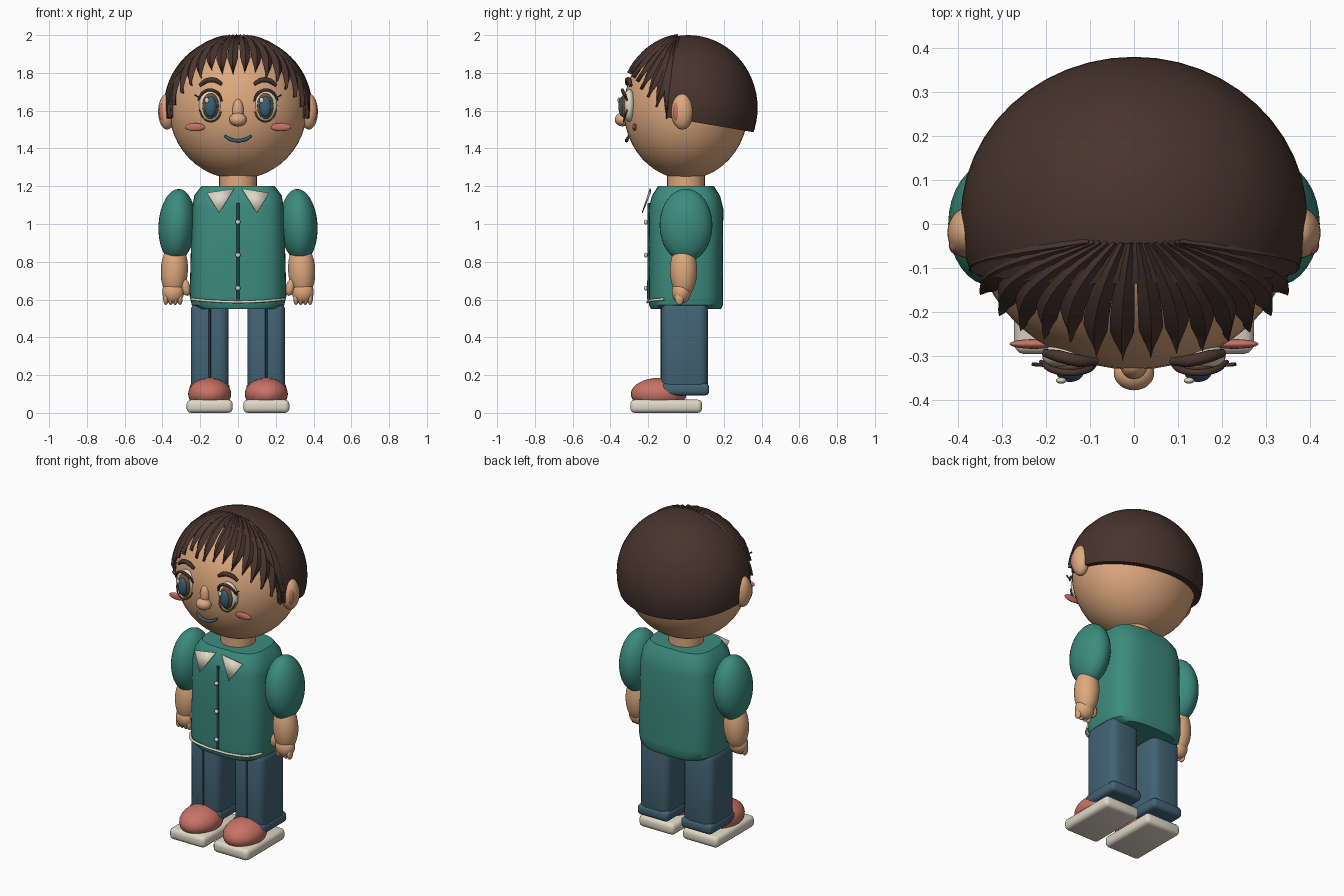
import bpy, bmesh, math
from mathutils import Vector

if "Cube" in bpy.data.objects:
    bpy.data.objects.remove(bpy.data.objects["Cube"], do_unlink=True)


def material(name, r, g, b):
    m = bpy.data.materials.new(name)
    m.use_nodes = True
    m.diffuse_color = (r, g, b, 1)
    m.node_tree.nodes["Principled BSDF"].inputs["Base Color"].default_value = (r, g, b, 1)
    return m


SKIN = material("skin", .73, .40, .21)
HAIR = material("dark_brown", .065, .034, .026)
TEAL = material("teal_cloth", .045, .26, .21)
SEAM = material("dark_teal", .012, .07, .065)
DENIM = material("denim_blue", .055, .125, .175)
CREASE = material("dark_denim", .018, .04, .06)
CORAL = material("coral", .58, .17, .13)
CREAM = material("cream", .74, .69, .57)
IRIS = material("iris_brown", .17, .08, .035)
PUPIL = material("eye_blue", .04, .12, .18)
SIDES = (("right", -1), ("left", 1))


def finish(ob, name, mat, angle=40):
    ob.name = name
    ob.data.materials.append(mat)
    bpy.ops.object.select_all(action="DESELECT")
    ob.select_set(True)
    bpy.context.view_layer.objects.active = ob
    bpy.ops.object.shade_smooth_by_angle(angle=math.radians(angle))
    return ob


def from_bmesh(bm, name, mat, angle=40):
    bmesh.ops.recalc_face_normals(bm, faces=bm.faces)
    me = bpy.data.meshes.new(name)
    bm.to_mesh(me)
    bm.free()
    ob = bpy.data.objects.new(name, me)
    bpy.context.collection.objects.link(ob)
    return finish(ob, name, mat, angle)


def ball(name, mat, loc, radii, tilt=0, seg=32):
    bpy.ops.mesh.primitive_uv_sphere_add(segments=seg, ring_count=seg // 2, location=loc,
                                         rotation=(0, tilt, 0))
    ob = bpy.context.object
    ob.scale = radii
    return finish(ob, name, mat, 80)


def block(name, mat, loc, size, bevel, seg=3):
    bm = bmesh.new()
    bmesh.ops.create_cube(bm, size=1)
    bmesh.ops.scale(bm, vec=size, verts=bm.verts)
    bmesh.ops.bevel(bm, geom=bm.edges[:], offset=bevel, segments=seg, profile=.5, affect="EDGES")
    ob = from_bmesh(bm, name, mat)
    ob.location = loc
    return ob


def tube(name, mat, points, radius, taper=1):
    cu = bpy.data.curves.new(name, "CURVE")
    cu.dimensions = "3D"
    cu.bevel_depth, cu.bevel_resolution, cu.use_fill_caps = radius, 3, True
    sp = cu.splines.new("BEZIER")
    sp.bezier_points.add(len(points) - 1)
    for i, (bp, p) in enumerate(zip(sp.bezier_points, points)):
        bp.co = p
        bp.handle_left_type = bp.handle_right_type = "AUTO"
        bp.radius = 1 if 0 < i < len(points) - 1 else taper
    cu.materials.append(mat)
    ob = bpy.data.objects.new(name, cu)
    bpy.context.collection.objects.link(ob)
    return ob


# Head, neck and ears
HEAD = Vector((0, 0, 1.61))
ball("head", SKIN, HEAD, (.365, .33, .372), seg=48)
bpy.ops.mesh.primitive_cylinder_add(vertices=32, radius=.1, depth=.14, location=(0, 0, 1.22))
finish(bpy.context.object, "neck", SKIN)
for side, s in SIDES:
    ball(side + "_ear", SKIN, (s * .375, -.02, 1.595), (.048, .058, .095))
    ball(side + "_inner_ear", CORAL, (s * .4, -.048, 1.595), (.02, .022, .052), seg=16)

# Hair cap, trimmed along the hairline and the nape
bm = bmesh.new()
bmesh.ops.create_uvsphere(bm, u_segments=48, v_segments=32, radius=1)
bmesh.ops.scale(bm, vec=(.393, .367, .385), verts=bm.verts)
bmesh.ops.translate(bm, vec=(0, .012, 1.615), verts=bm.verts)
for point, normal in (((0, -.13, 1.9), (0, -1, -.08)), ((0, .1, 1.53), (0, -.17, -1))):
    cut = bmesh.ops.bisect_plane(bm, geom=bm.verts[:] + bm.edges[:] + bm.faces[:],
                                 plane_co=point, plane_no=normal, clear_outer=True)
    rim = [e for e in cut["geom_cut"] if isinstance(e, bmesh.types.BMEdge)]
    bmesh.ops.holes_fill(bm, edges=rim)
from_bmesh(bm, "hair_cap", HAIR)


def on_head(x, y, z, grow):
    d = Vector((x / .365, y / .33, (z - HEAD.z) / .372)).normalized()
    return HEAD + Vector((d.x * (.365 + grow), d.y * (.33 + grow), d.z * (.372 + grow)))


def strand(name, tip_x, tip_z, width):
    """Pointed lock of hair that follows the head from the crown to its tip."""
    k = max(0, 1 - (tip_x / .365) ** 2 - ((tip_z - HEAD.z) / .372) ** 2)
    start = Vector((tip_x * .3, -.04, 1.97))
    end = Vector((tip_x, -.33 * math.sqrt(k), tip_z))
    bm, rings, steps = bmesh.new(), [], 10
    for i in range(steps + 1):
        t = i / steps
        c = start.lerp(end, t)
        c.x += tip_x * .22 * math.sin(math.pi * t)
        along = (end - start).normalized()
        across = along.cross((c - HEAD).normalized()).normalized()
        w = width * (.35 + .65 * math.sin(math.pi * min(1, t * .75))) * min(1, (1.02 - t) * 3.2)
        rings.append([bm.verts.new(on_head(*(c + across * w * a), g))
                      for a, g in ((-1, .012), (0, .027), (1, .012), (0, .002))])
    for a, b in zip(rings, rings[1:]):
        for j in range(4):
            bm.faces.new((a[j], a[(j + 1) % 4], b[(j + 1) % 4], b[j]))
    bm.faces.new(rings[0])
    bm.faces.new(rings[-1])
    from_bmesh(bm, name, HAIR, 50)


TIPS = ((-.345, 1.57), (-.325, 1.63), (-.285, 1.69), (-.24, 1.73), (-.19, 1.77), (-.135, 1.81),
        (-.08, 1.79), (-.025, 1.79), (.035, 1.8), (.09, 1.8), (.145, 1.77), (.2, 1.75),
        (.245, 1.71), (.29, 1.67), (.325, 1.62), (.345, 1.56))
for n, (x, z) in enumerate(TIPS):
    strand(f"hair_strand_{n + 1}", x, z, .024 + .05 * abs(x) ** 1.5)

# Eyes, brows and cheeks
for side, s in SIDES:
    x = s * .145
    ball(side + "_eye_white", CREAM, (x, -.3, 1.627), (.063, .034, .086))
    ball(side + "_iris", IRIS, (x, -.322, 1.625), (.044, .024, .069))
    ball(side + "_pupil", PUPIL, (x, -.336, 1.622), (.031, .022, .054))
    ball(side + "_eye_glint", CREAM, (x - .02, -.355, 1.655), (.012, .007, .015), seg=16)
    tube(side + "_eyelid", HAIR, [(x + s * .066, -.312, 1.655), (x + s * .04, -.33, 1.696),
         (x, -.337, 1.71), (x - s * .04, -.33, 1.69), (x - s * .06, -.315, 1.65)], .008, .6)
    tube(side + "_eyelash", HAIR, [(x + s * .055, -.32, 1.665), (x + s * .085, -.318, 1.685)], .006, .7)
    tube(side + "_lower_lid", IRIS, [(x + s * .06, -.312, 1.605), (x + s * .035, -.327, 1.557),
         (x, -.33, 1.542), (x - s * .035, -.327, 1.557), (x - s * .06, -.312, 1.605)], .004)
    tube(side + "_eyebrow", HAIR, [(s * .203, -.292, 1.732), (s * .17, -.3, 1.757),
         (s * .125, -.31, 1.762), (s * .085, -.312, 1.74)], .014, .65)
    ball(side + "_cheek", CORAL, (s * .227, -.272, 1.513), (.055, .011, .021))

# Nose and mouth
ball("nose_bridge", SKIN, (0, -.322, 1.6), (.03, .03, .062))
ball("nose_tip", SKIN, (0, -.337, 1.553), (.046, .04, .036))
tube("mouth", PUPIL, [(-.07, -.302, 1.466), (-.04, -.312, 1.448), (0, -.315, 1.441),
                      (.04, -.312, 1.448), (.07, -.302, 1.466)], .009, .7)

# Shirt body lofted from rounded-square rings
bm = bmesh.new()
rings = []
for z, hx, hy in ((.55, .215, .185), (.57, .245, .195), (.62, .256, .197), (.85, .25, .195),
                  (1.08, .243, .198), (1.15, .232, .18), (1.2, .195, .148)):
    ring = []
    for i in range(48):
        c, s = math.cos(i * math.tau / 48), math.sin(i * math.tau / 48)
        ring.append(bm.verts.new((math.copysign(abs(c) ** .62, c) * hx,
                                  math.copysign(abs(s) ** .62, s) * hy, z)))
    rings.append(ring)
for a, b in zip(rings, rings[1:]):
    for j in range(48):
        bm.faces.new((a[j], a[(j + 1) % 48], b[(j + 1) % 48], b[j]))
bm.faces.new(rings[0])
bm.faces.new(rings[-1])
from_bmesh(bm, "shirt", TEAL)

# Shirt front: placket, buttons, hem trim and collar
tube("placket", SEAM, [(0, -.198, .6), (0, -.197, .85), (0, -.197, 1.11)], .008)
for n, z in enumerate((.66, .835, 1.01)):
    ball(f"button_{n + 1}", CREAM, (0, -.213, z), (.013, .01, .013), seg=16)
tube("hem_trim", CREAM, [(-.245, -.115, .602), (-.2, -.175, .597), (-.1, -.2, .59),
     (0, -.202, .587), (.1, -.2, .59), (.2, -.175, .597), (.245, -.115, .602)], .007)
for side, s in SIDES:
    bm = bmesh.new()
    bm.faces.new([bm.verts.new(p) for p in ((s * .165, -.192, 1.165), (s * .02, -.192, 1.188),
                                            (s * .1, -.235, 1.06))])
    collar = from_bmesh(bm, side + "_collar", CREAM)
    collar.modifiers.new("thickness", "SOLIDIFY").thickness = .006

# Arms and hands
for side, s in SIDES:
    ball(side + "_sleeve", TEAL, (s * .323, 0, .993), (.098, .14, .193), -s * .06)
    ball(side + "_forearm", SKIN, (s * .337, -.013, .755), (.072, .072, .145), -s * .05)
    ball(side + "_hand", SKIN, (s * .343, -.025, .64), (.058, .05, .062))
    ball(side + "_thumb", SKIN, (s * .277, -.035, .665), (.024, .026, .046), s * .2, 16)
    for n in range(4):
        ball(f"{side}_finger_{n + 1}", SKIN, (s * (.307 + .025 * n), -.035, .607),
             (.0145, .024, .036), seg=16)

# Trouser legs, cuffs and shoes
for side, s in SIDES:
    x = s * .15
    block(side + "_leg", DENIM, (x, -.007, .345), (.2, .245, .49), .045)
    block(side + "_cuff", DENIM, (x, -.002, .125), (.212, .25, .065), .022)
    tube(side + "_crease", CREASE, [(x, -.13, .18), (x, -.13, .38), (x, -.13, .57)], .006)
    ball(side + "_shoe", CORAL, (x, -.145, .1), (.114, .147, .085))
    block(side + "_sole", CREAM, (x, -.105, .035), (.244, .38, .07), .024)
